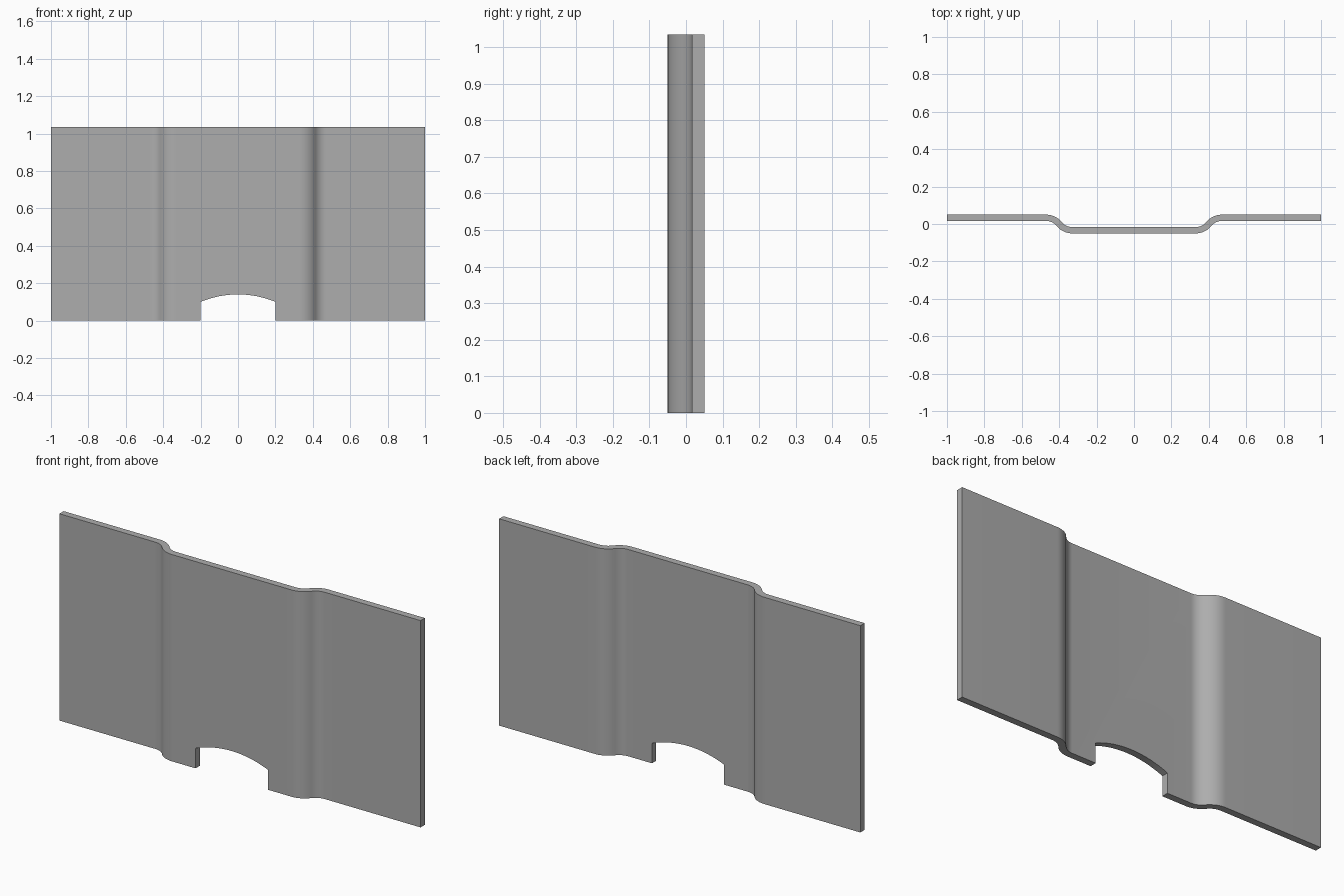
import bpy, bmesh, math

HEIGHT = 1.035      # panel height
THICK = 0.034       # sheet thickness
STEP = 0.066        # depth between wings and centre
BEND_X = 0.40       # middle of each bend
ANGLE = math.radians(51)
SEGS = 10

old = bpy.data.objects.get("Cube")
if old:
    bpy.data.objects.remove(old, do_unlink=True)

metal = bpy.data.materials.new("grey metal")
metal.use_nodes = True
colour = (0.42, 0.42, 0.42, 1)
metal.diffuse_color = colour
metal.node_tree.nodes["Principled BSDF"].inputs["Base Color"].default_value = colour


def extrude_outline(name, outline, direction):
    """Closed solid from a planar outline pushed along a direction."""
    bm = bmesh.new()
    face = bm.faces.new([bm.verts.new(p) for p in outline])
    new = bmesh.ops.extrude_face_region(bm, geom=[face])
    verts = [v for v in new["geom"] if isinstance(v, bmesh.types.BMVert)]
    bmesh.ops.translate(bm, verts=verts, vec=direction)
    bmesh.ops.recalc_face_normals(bm, faces=bm.faces)
    mesh = bpy.data.meshes.new(name)
    bm.to_mesh(mesh)
    bm.free()
    obj = bpy.data.objects.new(name, mesh)
    bpy.context.collection.objects.link(obj)
    mesh.materials.append(metal)
    return obj


# Centre line of the right half as (x, y, slope): two opposite arcs form the bend
r = STEP / (2 * (1 - math.cos(ANGLE)))
half = []
for i in range(SEGS + 1):
    a = ANGLE * i / SEGS
    half.append((BEND_X - r * math.sin(ANGLE) + r * math.sin(a),
                 -STEP / 2 + r * (1 - math.cos(a)), a))
half += [(2 * BEND_X - x, -y, a) for x, y, a in reversed(half[:-1])]
half.append((1.0, STEP / 2, 0.0))
line = [(-x, y, -a) for x, y, a in reversed(half)] + half


def offset(d):
    return [(x - d * math.sin(a), y + d * math.cos(a), 0) for x, y, a in line]


# Bent sheet panel
panel = extrude_outline("bent_panel", offset(-THICK / 2) + offset(THICK / 2)[::-1],
                        (0, 0, HEIGHT))

# Arched notch in the bottom edge
notch_w, side_h, peak = 0.20, 0.10, 0.14
rise = peak - side_h
arc_r = (notch_w ** 2 + rise ** 2) / (2 * rise)
span = math.asin(notch_w / arc_r)
arch = [(-notch_w, -0.2, -0.1), (notch_w, -0.2, -0.1)]
for i in range(25):
    a = span * (1 - 2 * i / 24)
    arch.append((arc_r * math.sin(a), -0.2, peak - arc_r * (1 - math.cos(a))))
cutter = extrude_outline("notch_cutter", arch, (0, 0.4, 0))
cutter.hide_render = True

cut = panel.modifiers.new("notch", 'BOOLEAN')
cut.operation = 'DIFFERENCE'
cut.solver = 'EXACT'
cut.object = cutter
bpy.ops.object.select_all(action='DESELECT')
panel.select_set(True)
bpy.context.view_layer.objects.active = panel
bpy.ops.object.modifier_apply(modifier=cut.name)
bpy.data.objects.remove(cutter, do_unlink=True)

bpy.ops.object.shade_smooth_by_angle(angle=math.radians(30))
